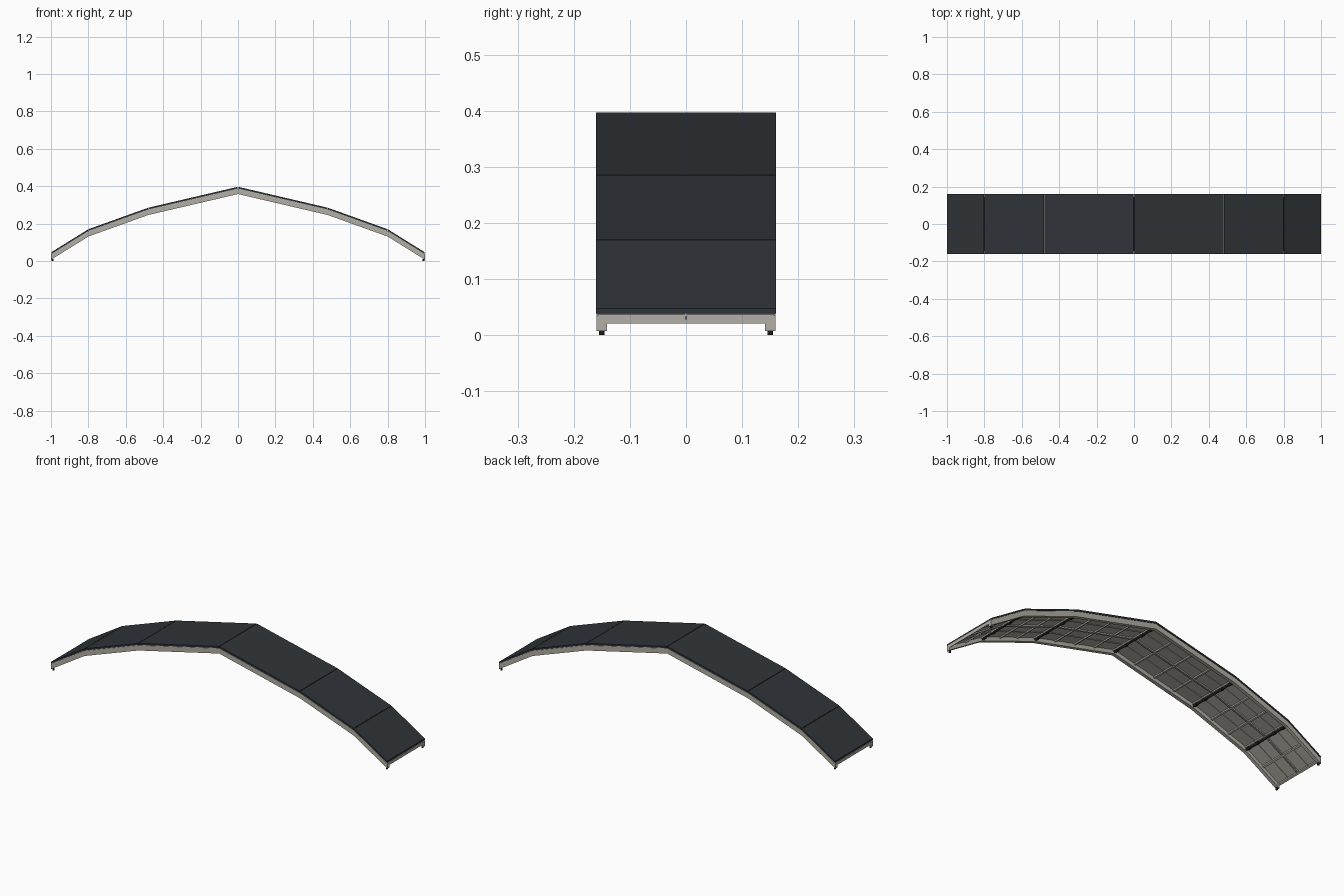
import bpy, bmesh
from mathutils import Matrix

if "Cube" in bpy.data.objects:
    bpy.data.objects.remove(bpy.data.objects["Cube"])

# arch profile of the walking surface (right half, mirrored for the left)
HALF = [(0.0, 0.397), (0.48, 0.285), (0.8, 0.17), (1.0, 0.046)]


def height(x):
    x = abs(x)
    for (a, za), (b, zb) in zip(HALF, HALF[1:]):
        if x <= b:
            break
    return za + (zb - za) * (x - a) / (b - a)


def material(name, r, g, b):
    m = bpy.data.materials.new(name)
    m.diffuse_color = (r, g, b, 1)
    m.use_nodes = True
    m.node_tree.nodes["Principled BSDF"].inputs["Base Color"].default_value = m.diffuse_color
    return m


DARK = material("dark_deck", 0.028, 0.034, 0.04)
BLACK = material("black_hardware", 0.012, 0.012, 0.013)
METAL = material("warm_grey", 0.45, 0.43, 0.38)


def finish(name, bm, mat):
    bmesh.ops.recalc_face_normals(bm, faces=bm.faces)
    me = bpy.data.meshes.new(name)
    bm.to_mesh(me)
    bm.free()
    ob = bpy.data.objects.new(name, me)
    bpy.context.collection.objects.link(ob)
    me.materials.append(mat)
    return ob


def slab(bm, x0, x1, y0, y1, top, bottom):
    """Sheared box following the arch slope, offsets measured from the surface."""
    m = bmesh.ops.create_cube(bm, size=1)["verts"]
    for v in m:
        x = x1 if v.co.x > 0 else x0
        d = top if v.co.z > 0 else bottom
        v.co = (x, y1 if v.co.y > 0 else y0, height(x) + d)


def rod(bm, x, y, z, radius, length, axis="Y"):
    rot = Matrix.Rotation(1.570796, 4, "X") if axis == "Y" else Matrix()
    bmesh.ops.create_cone(bm, cap_ends=True, segments=12, radius1=radius,
                          radius2=radius, depth=length,
                          matrix=Matrix.Translation((x, y, z)) @ rot)


deck, pans, ribs = bmesh.new(), bmesh.new(), bmesh.new()
rails, hinges, feet = bmesh.new(), bmesh.new(), bmesh.new()
CELLS = [4, 3, 2]

for side in (-1, 1):
    for i, ((a, _), (b, _)) in enumerate(zip(HALF, HALF[1:])):
        g0, g1 = a + 0.0015, b - 0.0015
        if i == 2:
            g1 = 0.998
        # tread sheet
        slab(deck, side * g0, side * g1, -0.16, 0.16, 0, -0.009)
        # two backing pans with a centre split
        for s in (-1, 1):
            slab(pans, side * g0, side * b, s * 0.001, s * 0.157, -0.009, -0.018)
            slab(ribs, side * g0, side * b, s * 0.001, s * 0.006, -0.018, -0.025)
            slab(ribs, side * g0, side * b, s * 0.07, s * 0.074, -0.018, -0.021)
            # side rails with inner lip
            slab(rails, side * a, side * b, s * 0.141, s * 0.1595, -0.011, -0.039)
        # cross ribs
        n = CELLS[i]
        for k in range(n + 1):
            x = g0 + 0.004 + (b - g0 - 0.008) * k / n
            slab(ribs, side * (x - 0.004), side * (x + 0.004), -0.141, 0.141, -0.018, -0.025)
    # feet under the rail ends
    for s in (-1, 1):
        rod(feet, side * 0.991, s * 0.15, 0.006, 0.005, 0.012, "Z")

# hinge bars and knuckles at every fold
for x in (-0.8, -0.48, 0, 0.48, 0.8):
    z = height(x) - 0.029
    rod(hinges, x, 0, z, 0.005, 0.284)
    for y in (-0.125, -0.06, 0.06, 0.125):
        rod(hinges, x, y, z, 0.008, 0.018)

finish("tread_deck", deck, DARK)
finish("backing_pans", pans, METAL)
finish("stiffening_ribs", ribs, METAL)
finish("side_rails", rails, METAL)
finish("fold_hinges", hinges, BLACK)
finish("rubber_feet", feet, BLACK)
